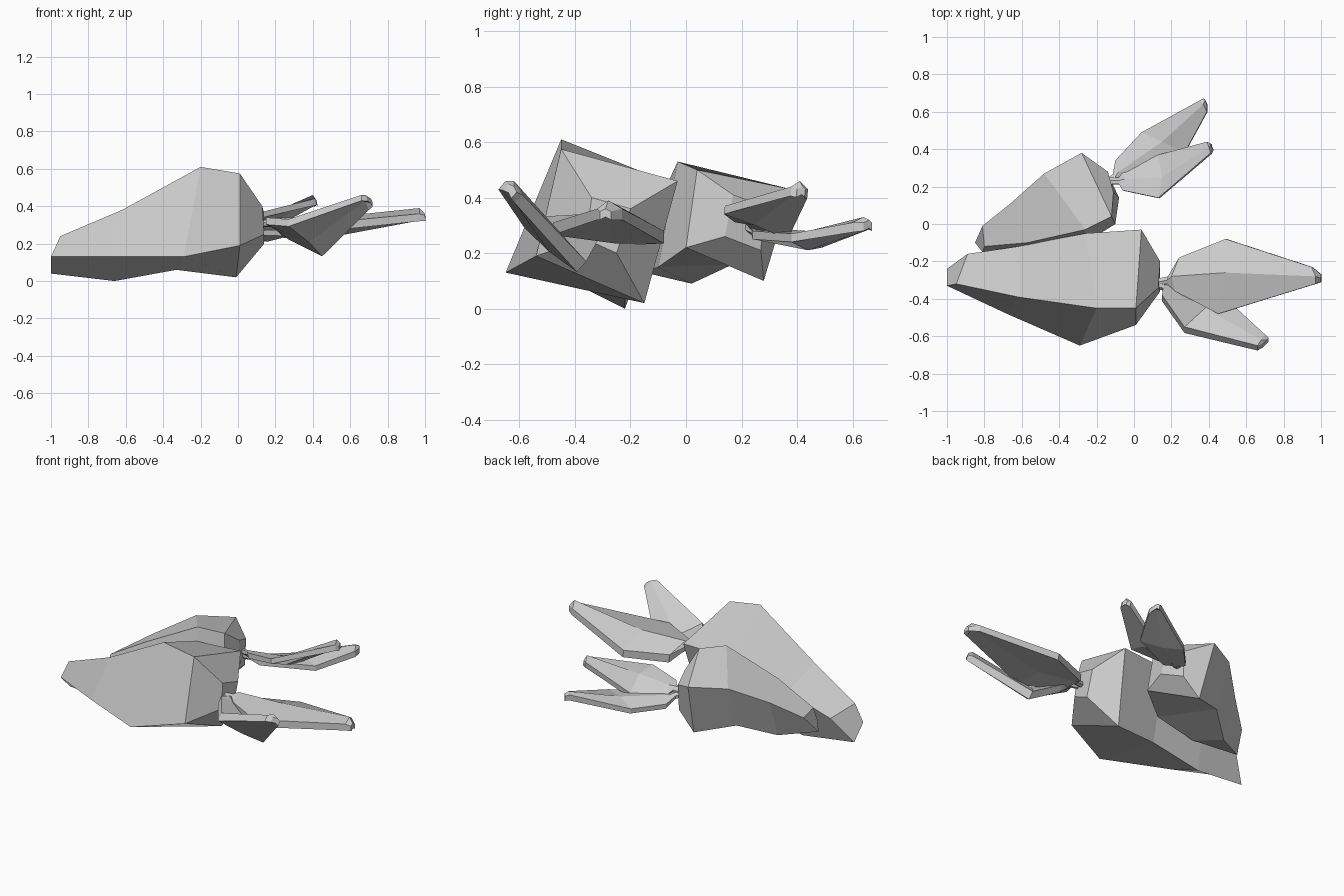
import bpy, bmesh
from mathutils import Vector


def loft(name, rings):
    """Flat-faced skin over a row of equal rings, capped at both ends."""
    bm = bmesh.new()
    rows = [[bm.verts.new(p) for p in ring] for ring in rings]
    n = len(rows[0])
    for a, b in zip(rows, rows[1:]):
        for i in range(n):
            j = (i + 1) % n
            bm.faces.new((a[i], a[j], b[j], b[i]))
    bm.faces.new(rows[0])
    bm.faces.new(rows[-1])
    bmesh.ops.recalc_face_normals(bm, faces=bm.faces)
    me = bpy.data.meshes.new(name)
    bm.to_mesh(me)
    bm.free()
    ob = bpy.data.objects.new(name, me)
    bpy.context.collection.objects.link(ob)
    return ob


def leaf(name, stem, neck, sections, down, thick, keel=0.0):
    """Blade: left / ridge / right points per section, thickened along 'down'."""
    d = Vector(down).normalized()
    side = (Vector(sections[0][0]) - Vector(sections[0][2])).normalized() * 0.02
    rings = []
    # narrow stalk from the crown to the blade
    for p in (Vector(stem), Vector(neck)):
        rings.append([p + side - d * .01, p - d * .02, p - side - d * .01,
                      p - side + d * .01, p + d * .02, p + side + d * .01])
    for k, (sec, t) in enumerate(zip(sections, thick)):
        top = [Vector(p) for p in sec]
        low = [p + d * t for p in reversed(top)]
        if k == 1:
            low[1] += d * keel
        rings.append(top + low)
    return loft(name, rings)


# large root: four-sided rings from tip to crown (top, front, bottom, back)
loft("large_root", [
    [(-.95, -.32, .24), (-1, -.33, .13), (-1, -.24, .04), (-.89, -.16, .19)],
    [(-.62, -.39, .38), (-.68, -.48, .13), (-.66, -.22, 0), (-.62, -.12, .30)],
    [(-.20, -.45, .61), (-.29, -.65, .13), (-.33, -.22, .06), (-.26, -.05, .45)],
    [(.01, -.45, .575), (.01, -.54, .19), (-.01, -.15, .02), (.04, -.03, .46)],
    [(.13, -.34, .40), (.14, -.36, .25), (.14, -.25, .20), (.14, -.20, .36)],
])

# small root: same build, turned and rolled
loft("small_root", [
    [(-.80, -.12, .25), (-.81, -.01, .23), (-.85, -.10, .12), (-.81, -.15, .16)],
    [(-.57, -.10, .38), (-.66, .11, .33), (-.65, .02, .09), (-.56, -.15, .13)],
    [(-.26, -.03, .53), (-.48, .27, .43), (-.47, .17, .16), (-.26, -.10, .15)],
    [(-.12, .04, .50), (-.28, .38, .43), (-.25, .28, .10), (-.10, .00, .22)],
    [(-.11, .17, .41), (-.14, .28, .37), (-.14, .27, .21), (-.08, .14, .26)],
])

# leaves of the large root
leaf("large_root_leaf_flat", (.13, -.31, .31), (.18, -.30, .31), [
    [(.24, -.18, .28), (.20, -.28, .34), (.22, -.36, .31)],
    [(.49, -.08, .28), (.49, -.26, .34), (.45, -.48, .31)],
    [(.95, -.23, .36), (.97, -.28, .39), (.97, -.32, .36)],
    [(1, -.27, .35), (1, -.29, .36), (1, -.31, .35)],
], (.1, 0, -1), (.05, .045, .04, .03), .06)
leaf("large_root_leaf_tilted", (.13, -.33, .31), (.17, -.34, .31), [
    [(.27, -.31, .26), (.21, -.36, .31), (.15, -.38, .34)],
    [(.45, -.36, .17), (.38, -.45, .26), (.27, -.55, .33)],
    [(.70, -.59, .41), (.68, -.62, .46), (.66, -.65, .46)],
    [(.72, -.61, .42), (.71, -.62, .44), (.69, -.64, .45)],
], (0, -.65, -.75), (.05, .05, .04, .03), .02)

# leaves of the small root
leaf("small_root_leaf_inner", (-.13, .23, .31), (-.08, .23, .31), [
    [(-.06, .28, .28), (-.05, .24, .33), (-.06, .18, .34)],
    [(.13, .37, .28), (.15, .25, .35), (.13, .14, .37)],
    [(.39, .44, .43), (.40, .41, .46), (.41, .38, .44)],
    [(.41, .43, .43), (.41, .42, .44), (.42, .40, .43)],
], (.2, -.1, -.95), (.03, .03, .035, .03), .02)
leaf("small_root_leaf_outer", (-.13, .23, .29), (-.10, .25, .28), [
    [(-.10, .34, .26), (-.08, .28, .29), (-.02, .24, .28)],
    [(.04, .49, .25), (.15, .44, .28), (.27, .38, .27)],
    [(.35, .66, .32), (.37, .64, .33), (.39, .60, .31)],
    [(.37, .67, .31), (.38, .66, .32), (.39, .64, .31)],
], (.1, 0, -1), (.03, .03, .035, .03), .04)
